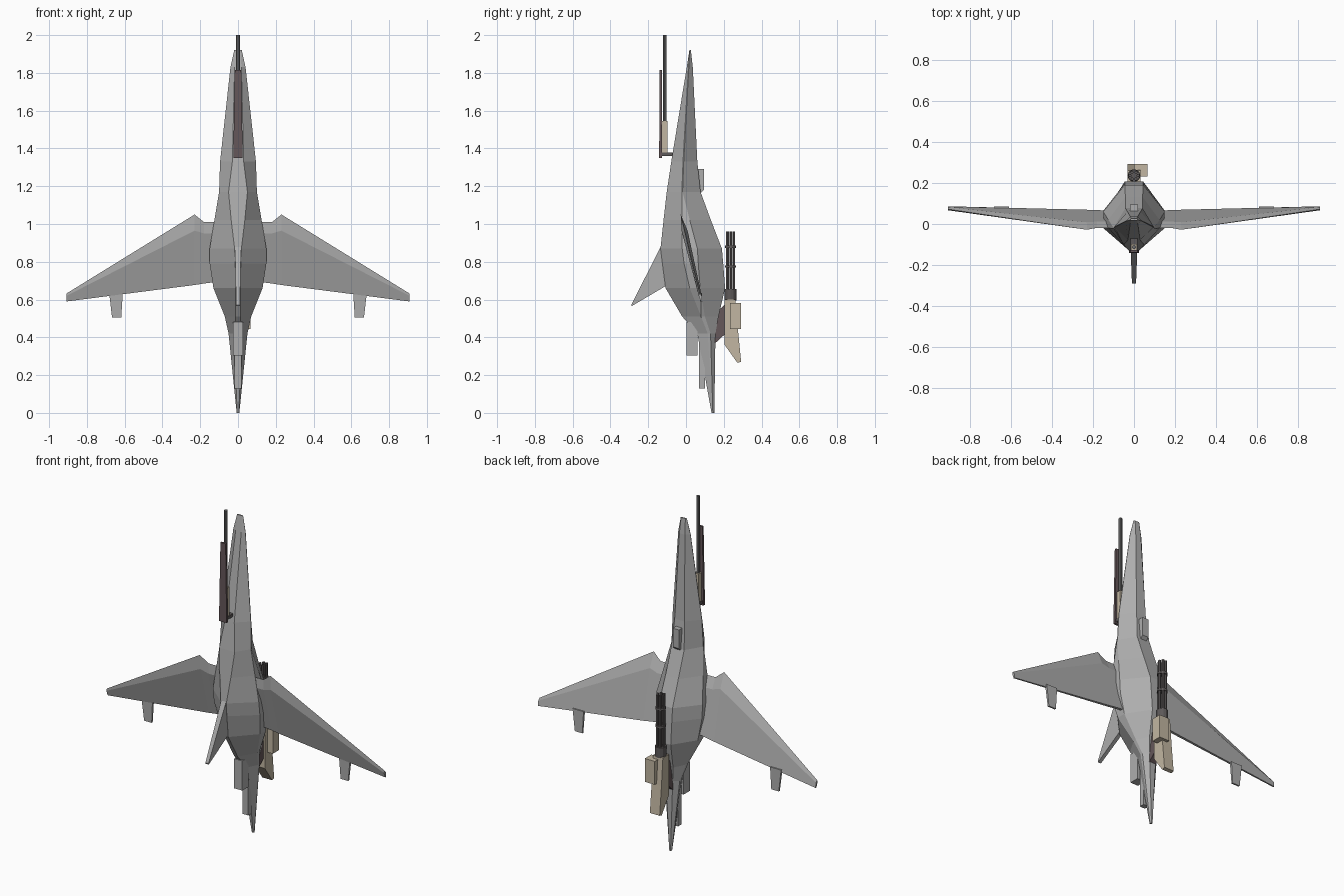
import bpy, bmesh, math
from mathutils import Vector


def material(name, rgb):
    m = bpy.data.materials.new(name)
    m.diffuse_color = (*rgb, 1)
    return m


GREY = material("hull grey", (0.42, 0.42, 0.42))
TAN = material("gun tan", (0.54, 0.47, 0.36))
MAROON = material("dark maroon", (0.13, 0.095, 0.10))
DARK = material("gunmetal", (0.11, 0.10, 0.10))
STEEL = material("barrel steel", (0.16, 0.16, 0.16))


def finish(bm, name, mat):
    bmesh.ops.remove_doubles(bm, verts=bm.verts, dist=1e-5)
    bmesh.ops.recalc_face_normals(bm, faces=bm.faces)
    me = bpy.data.meshes.new(name)
    bm.to_mesh(me)
    bm.free()
    me.materials.append(mat)
    ob = bpy.data.objects.new(name, me)
    bpy.context.collection.objects.link(ob)
    return ob


def loft(name, rings, mat, mirror=False):
    """Skin a list of equal-length closed rings, with end caps."""
    bm = bmesh.new()
    for s in ((1, -1) if mirror else (1,)):
        vs = [[bm.verts.new((s * x, y, z)) for x, y, z in r] for r in rings]
        n = len(vs[0])
        for a, b in zip(vs, vs[1:]):
            for i in range(n):
                j = (i + 1) % n
                bm.faces.new((a[i], a[j], b[j], b[i]))
        bm.faces.new(vs[0])
        bm.faces.new(vs[-1][::-1])
    return finish(bm, name, mat)


def prism(name, profile, x0, x1, mat, mirror=False):
    """Extrude a (y, z) profile from x0 to x1."""
    return loft(name, [[(x, y, z) for y, z in profile] for x in (x0, x1)], mat, mirror)


def block(name, x0, x1, y0, y1, z0, z1, mat):
    return prism(name, [(y0, z0), (y1, z0), (y1, z1), (y0, z1)], x0, x1, mat)


def tube(name, x, y, z0, z1, r, mat, sides=8):
    ring = [(x + r * math.cos(t), y + r * math.sin(t))
            for t in (2 * math.pi * i / sides for i in range(sides))]
    return loft(name, [[(p, q, z) for p, q in ring] for z in (z0, z1)], mat)


# Fuselage sections: z, front y/half width, side y1/y2/half width, back y/half width
sections = [
    (1.92, .018, .014, .02, .02, .02, .026, .014),
    (1.83, .004, .018, .013, .015, .04, .036, .018),
    (1.33, -.078, .030, -.016, -.012, .095, .060, .032),
    (1.17, -.102, .050, -.022, -.018, .10, .077, .042),
    (1.02, -.119, .036, -.02, .02, .125, .132, .042),
    (.87, -.135, .018, -.02, .06, .15, .190, .045),
    (.79, -.125, .015, -.01, .065, .15, .197, .045),
    (.66, -.108, .012, .02, .075, .13, .207, .045),
    (.51, -.02, .012, .08, .10, .07, .172, .036),
    (.42, .06, .022, .115, .13, .05, .156, .022),
    (0, .135, .004, .14, .142, .007, .15, .004),
]
loft("fuselage", [[(a, yf, z), (w, y1, z), (w, y2, z), (b, yb, z),
                   (-b, yb, z), (-w, y2, z), (-w, y1, z), (-a, yf, z)]
                  for z, yf, a, y1, y2, w, yb, b in sections], GREY)


# Wings: swept, tilted plane with a creased leading edge and blunt trailing edge
def wing_y(z):
    return 0.068 - (z - 0.65) * 0.24


stations = [(.06, 1.01, .95, .70, .016), (.18, 1.01, .95, .685, .016),
            (.23, 1.05, .965, .677, .016), (.908, .632, .62, .59, .008)]
rings = []
for x, lead, crease, trail, t in stations:
    rings.append([(x, wing_y(lead), lead),
                  (x, wing_y(crease) - t, crease), (x, wing_y(trail) - t * .5, trail),
                  (x, wing_y(trail) + t * .5, trail), (x, wing_y(crease) + t, crease)])
loft("wings", rings, GREY, mirror=True)

# Trailing-edge pods
loft("wing_pods", [[(.61, .072, .635), (.682, .072, .635), (.682, .086, .635), (.61, .086, .635)],
                   [(.618, .076, .505), (.667, .076, .505), (.667, .086, .505), (.618, .086, .505)]],
     GREY, mirror=True)

# Dorsal fin
loft("fin", [[(-.017, -.12, .90), (.017, -.12, .90), (.012, -.08, .66), (-.012, -.08, .66)],
             [(-.016, -.136, .875), (.016, -.136, .875), (.012, -.11, .67), (-.012, -.11, .67)],
             [(-.010, -.29, .572), (.010, -.29, .572), (.010, -.288, .565), (-.010, -.288, .565)]], GREY)

# Tail exhaust blocks and belly intake
block("upper_tail_block", -.026, .026, .002, .06, .305, .48, GREY)
block("lower_tail_block", -.018, .018, .07, .10, .13, .43, GREY)
prism("belly_intake", [(.05, 1.29), (.095, 1.29), (.095, 1.18), (.075, 1.16), (.05, 1.17)],
      -.02, .02, GREY)

# Nose gun: long barrel, receiver, maroon cover and mount
tube("nose_barrel", 0, -.113, 1.37, 2.0, .010, STEEL)
block("nose_receiver", -.014, .014, -.126, -.098, 1.375, 1.545, TAN)
loft("nose_cover", [[(-.025, -.142, 1.35), (.025, -.142, 1.35), (.025, -.128, 1.35), (-.025, -.128, 1.35)],
                    [(-.017, -.140, 1.815), (.017, -.140, 1.815), (.017, -.128, 1.815), (-.017, -.128, 1.815)]],
     MAROON)
block("nose_gun_mount", -.018, .018, -.135, -.065, 1.36, 1.378, DARK)

# Rotary belly gun: barrels, clamp rings and hub
for i in range(6):
    t = math.pi / 3 * i
    tube("rotary_barrel", .019 * math.cos(t), .236 + .019 * math.sin(t), .62, .96, .008, DARK, 6)
for z in (.775, .88):
    tube("barrel_clamp", 0, .236, z - .006, z + .006, .029, DARK, 12)
tube("rotary_hub", 0, .236, .595, .655, .031, DARK, 12)

# Gun body, ammunition box and pylon
prism("gun_body", [(.205, .60), (.262, .60), (.275, .44), (.292, .27), (.272, .265), (.205, .36)],
      -.032, .032, TAN)
block("ammo_box", 0, .065, .232, .292, .445, .583, TAN)
prism("gun_pylon", [(.145, .36), (.145, .51), (.19, .56), (.21, .58), (.21, .42)], -.022, .022, MAROON)
